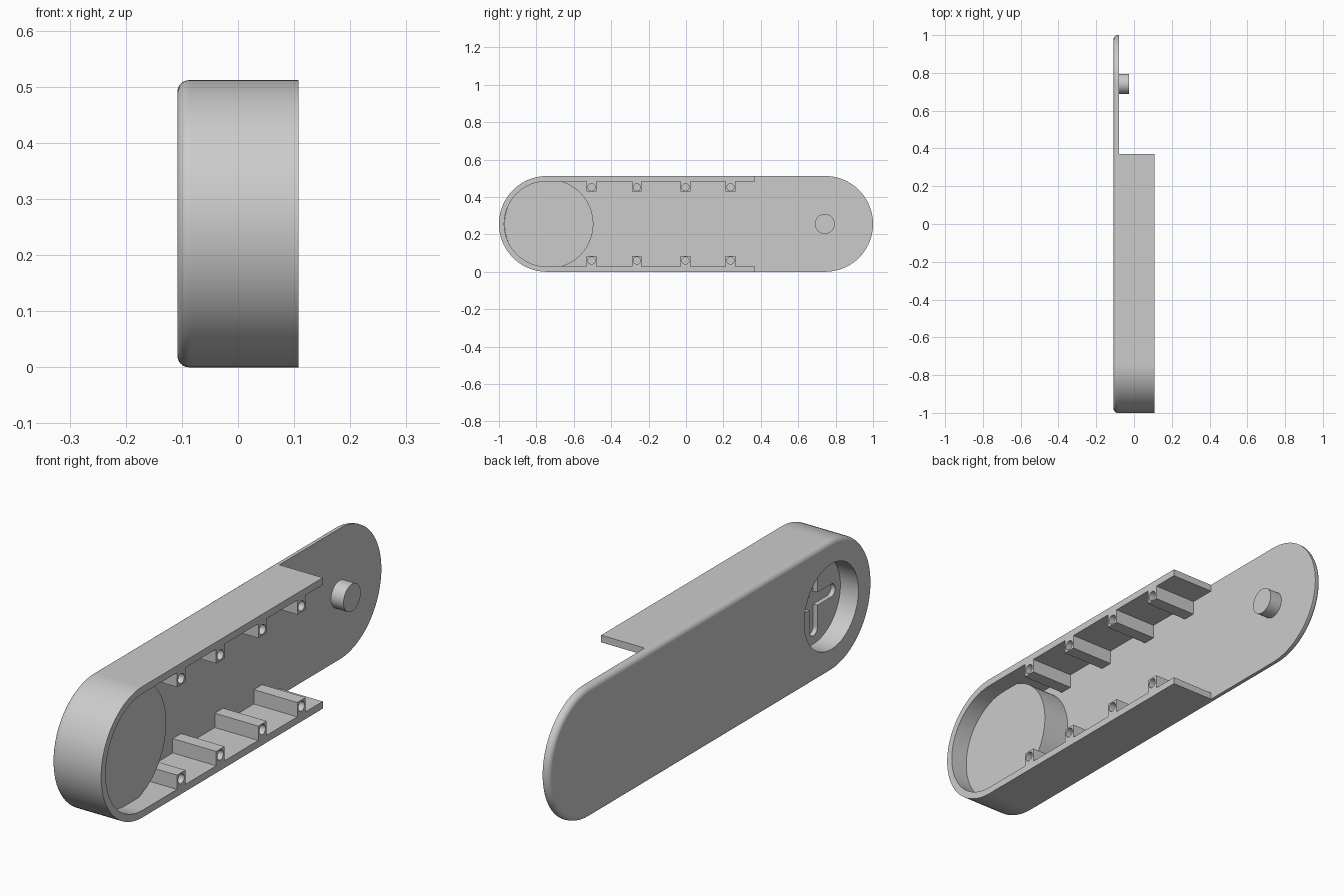
import bpy, bmesh
from math import pi, sin, cos

cube = bpy.data.objects.get("Cube")
if cube:
    bpy.data.objects.remove(cube, do_unlink=True)

grey = bpy.data.materials.new("plain grey")
grey.use_nodes = True
colour = (0.6, 0.6, 0.6, 1)
grey.diffuse_color = colour
grey.node_tree.nodes["Principled BSDF"].inputs["Base Color"].default_value = colour

R, MID, END = 0.256, 0.256, 0.744      # outer radius, middle height, cap centre
WALL = 0.028
BACK, FLOOR, RIM = -0.108, -0.08, 0.108  # depths along x
WALL_END = 0.37


def arc(cy, cz, r, start, sweep, n=48):
    return [(cy + r * cos(start + sweep * i / n), cz + r * sin(start + sweep * i / n))
            for i in range(n + 1)]


def circle(cy, cz, r, n=64):
    return arc(cy, cz, r, 0, 2 * pi, n)[:-1]


def slot(cy, cz, half, r, upright=False):
    """Round-ended bar along y, or along z when upright."""
    if upright:
        return arc(cy, cz + half, r, 0, pi) + arc(cy, cz - half, r, pi, pi)
    return arc(cy + half, cz, r, -pi / 2, pi) + arc(cy - half, cz, r, pi / 2, pi)


def rect(y0, y1, z0, z1):
    return [(y0, z0), (y1, z0), (y1, z1), (y0, z1)]


def prism(name, outline, x0, x1, bevel=0):
    """Extrude a (y, z) outline along x, optionally rounding its x0 edge."""
    bm = bmesh.new()
    base = bm.faces.new([bm.verts.new((x0, y, z)) for y, z in outline])
    top = bmesh.ops.extrude_face_region(bm, geom=[base], use_keep_orig=True)["geom"]
    bmesh.ops.translate(bm, vec=(x1 - x0, 0, 0),
                        verts=[g for g in top if isinstance(g, bmesh.types.BMVert)])
    bmesh.ops.recalc_face_normals(bm, faces=bm.faces[:])
    if bevel:
        edges = [e for e in bm.edges if all(abs(v.co.x - x0) < 1e-5 for v in e.verts)]
        bmesh.ops.bevel(bm, geom=edges, offset=bevel, segments=6, profile=0.5,
                        affect='EDGES')
    mesh = bpy.data.meshes.new(name)
    bm.to_mesh(mesh)
    bm.free()
    mesh.materials.append(grey)
    obj = bpy.data.objects.new(name, mesh)
    bpy.context.collection.objects.link(obj)
    return obj


def activate(obj):
    bpy.ops.object.select_all(action='DESELECT')
    obj.select_set(True)
    bpy.context.view_layer.objects.active = obj


def cut(obj, outline, x0, x1):
    cutter = prism("cutter", outline, x0, x1)
    cutter.hide_render = True
    mod = obj.modifiers.new("cut", 'BOOLEAN')
    mod.operation, mod.solver, mod.object = 'DIFFERENCE', 'EXACT', cutter
    activate(obj)
    bpy.ops.object.modifier_apply(modifier=mod.name)
    bpy.data.objects.remove(cutter, do_unlink=True)


parts = []

# Long round-ended plate with a softened outer edge and a round opening
recess = circle(-END, MID, 0.167)
plate = prism("back_plate", slot(0, MID, END, R), BACK, FLOOR, bevel=0.021)
cut(plate, recess, -0.2, 0)
parts.append(plate)

# U-shaped side wall, open toward the back
u_shape = ([(WALL_END, 2 * R)] + arc(-END, MID, R, pi / 2, pi) + [(WALL_END, 0), (WALL_END, WALL)]
           + arc(-END, MID, R - WALL, 1.5 * pi, -pi) + [(WALL_END, 2 * R - WALL)])
parts.append(prism("side_wall", u_shape, FLOOR, RIM))

# Round cup behind the opening, with a cross-shaped groove in its floor
cup = prism("recess_cup", circle(-0.733, MID, 0.2375, 96), FLOOR - 0.004, 0.036)
cut(cup, recess, -0.2, -0.03)
cut(cup, slot(-END, MID, 0.11, 0.025), -0.05, -0.012)
cut(cup, slot(-END, MID, 0.11, 0.025, True), -0.05, -0.012)
parts.append(cup)

# Screw posts along both long walls
for side, hole_z in (("lower", 0.06), ("upper", 2 * R - 0.06)):
    for i, y in enumerate((-0.505, -0.263, -0.003, 0.238)):
        z0, z1 = (0.01, 0.084) if side == "lower" else (2 * R - 0.084, 2 * R - 0.01)
        post = prism(f"{side}_screw_post_{i + 1}", rect(y - 0.026, y + 0.026, z0, z1),
                     FLOOR - 0.004, RIM)
        cut(post, circle(y, hole_z, 0.019, 32), 0.0, 0.2)
        parts.append(post)

# Pivot peg near the free end
parts.append(prism("pivot_peg", circle(0.742, MID, 0.053), FLOOR - 0.004, -0.026))

# Smooth the round surfaces, keep the edges crisp
for obj in parts:
    activate(obj)
    bpy.ops.object.shade_smooth_by_angle(angle=pi / 6)
    mod = obj.modifiers.new("even shading", 'WEIGHTED_NORMAL')
    mod.keep_sharp = True
